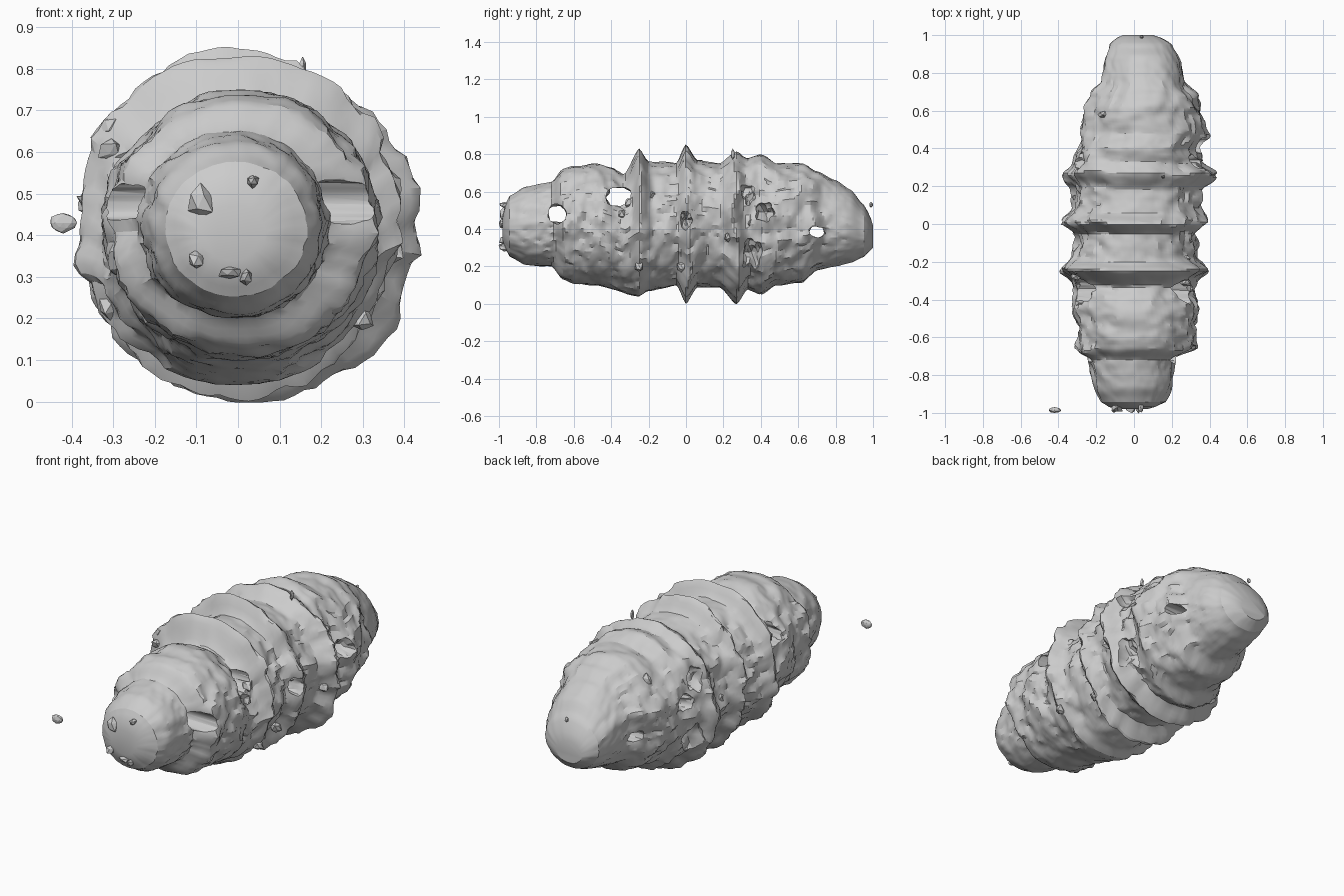
import bpy, bmesh, math, random
from mathutils import Vector, noise

if "Cube" in bpy.data.objects:
    bpy.data.objects.remove(bpy.data.objects["Cube"])

random.seed(4)

# Outline stations: y -> height range and width range of the ringed body
HEIGHT = [(-.98, .34, .47), (-.965, .29, .54), (-.94, .25, .58), (-.86, .21, .625), (-.78, .2, .64),
          (-.72, .2, .65), (-.66, .13, .72), (-.6, .11, .74), (-.47, .1, .75), (-.4, .08, .73),
          (-.33, .06, .69), (-.25, .04, .83), (-.2, .07, .76), (-.05, .1, .75), (0, .0, .85),
          (.06, .09, .77), (.18, .09, .75), (.27, .0, .81), (.33, .08, .78), (.4, .05, .8),
          (.48, .1, .75), (.62, .11, .75), (.7, .18, .71), (.8, .2, .66), (.88, .22, .61),
          (.95, .25, .53), (.98, .28, .48), (1, .3, .42)]
WIDTH = [(-.98, -.1, .07), (-.965, -.14, .12), (-.94, -.18, .17), (-.88, -.21, .2), (-.78, -.23, .21),
         (-.72, -.24, .22), (-.67, -.31, .32), (-.55, -.29, .32), (-.45, -.32, .34), (-.36, -.31, .31),
         (-.3, -.34, .33), (-.25, -.4, .4), (-.18, -.33, .33), (-.05, -.31, .32), (.02, -.38, .38),
         (.1, -.31, .34), (.2, -.32, .36), (.27, -.38, .44), (.33, -.33, .36), (.4, -.3, .34),
         (.48, -.28, .39), (.6, -.26, .35), (.68, -.22, .33), (.74, -.17, .27), (.85, -.16, .25),
         (.95, -.13, .2), (.98, -.1, .16), (1, -.06, .1)]
SIDES, RINGS, FRONT = 96, 160, -.98


def lookup(table, y):
    y = max(y, table[0][0])
    for a, b in zip(table, table[1:]):
        if y <= b[0]:
            t = (y - a[0]) / (b[0] - a[0])
            t = t * t * (3 - 2 * t) * .5 + t * .5
            return a[1] + (b[1] - a[1]) * t, a[2] + (b[2] - a[2]) * t
    return table[-1][1:]


def skin(y, a, k=1):
    """Point on the body outline at station y and angle a, scaled by k."""
    z0, z1 = lookup(HEIGHT, y)
    x0, x1 = lookup(WIDTH, y)
    return ((x0 + x1) / 2 + (x1 - x0) / 2 * math.cos(a) * k,
            (z0 + z1) / 2 + (z1 - z0) / 2 * math.sin(a) * k)


def new_object(name, bm):
    bmesh.ops.recalc_face_normals(bm, faces=bm.faces)
    mesh = bpy.data.meshes.new(name)
    bm.to_mesh(mesh)
    bm.free()
    ob = bpy.data.objects.new(name, mesh)
    bpy.context.collection.objects.link(ob)
    return ob


def lump(name, centre, size, detail=2, rough=.0):
    bm = bmesh.new()
    bmesh.ops.create_icosphere(bm, subdivisions=detail, radius=1)
    for v in bm.verts:
        k = 1 + rough * noise.noise(v.co * 1.7 + Vector(centre) * 9)
        v.co = Vector(c + s * k * p for c, s, p in zip(centre, size, v.co))
    return new_object(name, bm)


# Ringed body: lofted closed skin with wrinkles, rougher on the flanks
bm = bmesh.new()
rings = []
for i in range(RINGS + 1):
    y = FRONT + (1 - FRONT) * i / RINGS
    ring = []
    for j in range(SIDES):
        a = math.tau * j / SIDES
        c, s = math.cos(a), math.sin(a)
        flank = abs(c)
        calm = min(1, max(0, (.95 - abs(y)) * 4))
        # ridges wander slightly along the body
        wob = .035 * noise.noise(Vector((c * 2, y * 2, s * 2))) * calm * flank
        n = (.05 * noise.noise(Vector((c * 2.2, y * 6, s * 2.2)))
             + .05 * noise.noise(Vector((c * 5, y * 15, s * 5 + 5)))
             + .03 * noise.noise(Vector((c * 12, y * 30, s * 12 + 9))))
        x, z = skin(y + wob, a, 1 + n * (.3 + 1.0 * flank) * (.4 + .6 * calm))
        ring.append(bm.verts.new((x, y, z)))
    rings.append(ring)
for r, s in zip(rings, rings[1:]):
    for j in range(SIDES):
        k = (j + 1) % SIDES
        bm.faces.new((r[j], r[k], s[k], s[j]))
bm.faces.new(rings[0])
bm.faces.new(rings[-1])
body = new_object("ringed_body", bm)

# Openings: through tunnels, then blind pits on the flanks
cutters = []
for y, z, ry, rz in [(-.69, .48, .05, .05), (-.36, .57, .07, .055), (-.37, .345, .055, .05),
                     (.7, .385, .04, .03)]:
    cutters.append(lump("tunnel_cutter", (.02, y, z), (1.2, ry, rz), 3, .35))
for y, z, ry, rz in [(0, .45, .035, .05), (.34, .6, .05, .07), (.42, .49, .05, .05),
                     (.36, .25, .06, .1)]:
    for x in (-.32, .37):
        cutters.append(lump("pit_cutter", (x, y, z), (.1, ry, rz), 3, .35))

bpy.context.view_layer.objects.active = body
for c in cutters:
    c.hide_render = True
    mod = body.modifiers.new("opening", 'BOOLEAN')
    mod.operation = 'DIFFERENCE'
    mod.solver = 'EXACT'
    mod.object = c
    bpy.ops.object.modifier_apply(modifier=mod.name)
for c in cutters:
    bpy.data.objects.remove(c)
body.select_set(True)
bpy.ops.object.shade_smooth_by_angle(angle=math.radians(25))

# Ragged slivers standing on the front end
for x, z, w, h in [(-.09, .48, .03, .04), (-.1, .34, .02, .025), (-.02, .31, .025, .015),
                   (.035, .53, .015, .015), (.02, .3, .015, .02)]:
    lump("front_sliver", (x, -.97, z), (w, .03, h), 1, .5)

# Loose crumbs and small snags around the body
lump("loose_crumb", (-.42, -.985, .43), (.032, .015, .024), 2, .2)
lump("tail_crumb", (.04, .99, .53), (.012, .01, .016), 1)
lump("back_snag", (.155, .25, .8), (.01, .012, .03), 1)
for i in range(18):
    y = random.uniform(-.65, .65)
    a = random.choice((0, math.pi)) + random.uniform(-.8, .8)
    x, z = skin(y, a, .96)
    lump("flank_snag", (x, y, z), (.03, .02, .03), 1, .8)
